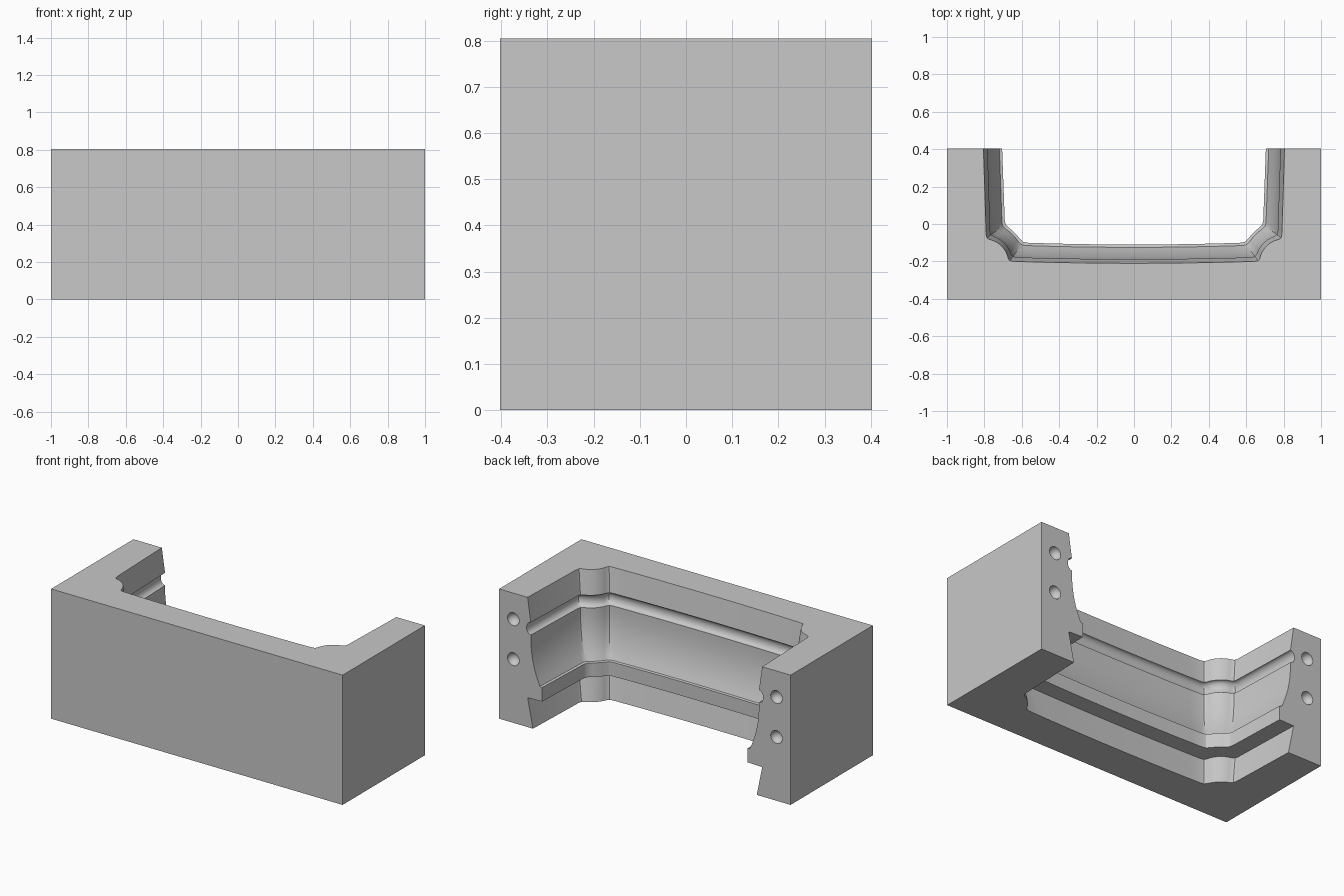
import bpy
import bmesh
import math
from mathutils import Vector

if "Cube" in bpy.data.objects:
    bpy.data.objects.remove(bpy.data.objects["Cube"], do_unlink=True)

HALF_Y = 0.403
TOP = 0.805

grey = bpy.data.materials.new("plain_grey")
grey.use_nodes = True
grey.diffuse_color = (0.58, 0.58, 0.58, 1)
grey.node_tree.nodes["Principled BSDF"].inputs["Base Color"].default_value = (0.58, 0.58, 0.58, 1)


def wall_profile():
    """Inset and height of the cavity wall, from the top rim down."""
    pts = [(0, TOP)]
    # round groove
    for i in range(13):
        a = math.pi * i / 12
        pts.append((0.022 - 0.029 * math.sin(a), 0.616 + 0.039 * math.cos(a)))
    # concave flare down to the ledge
    for i in range(1, 11):
        s = i / 10
        pts.append((0.022 + 0.063 * s ** 2.3, 0.577 - 0.302 * s))
    # ledge, undercut and foot
    return pts + [(0.1, 0.272), (0.1, 0.185), (0, 0.182), (0.037, 0)]


def plan_curve(t):
    """Half of the cavity outline for inset t, from the open end to the middle."""
    r = 0.13 + t
    centre = Vector((0.80, -0.21))
    a0 = math.acos((0.01 + t) / r)
    a1 = math.pi / 2 - a0

    def arc(a):
        return centre + r * Vector((-math.cos(a), math.sin(a)))

    trim = 0.12
    lo, hi = min(a0, a1), max(a0, a1)
    side, front = arc(hi), arc(lo)
    end = Vector((0.805 - t, HALF_Y))
    middle = Vector((0, -0.21 + t))

    def soften(before, corner, after):
        return [before, before / 4 + corner / 2 + after / 4, after]

    arcs = [arc(hi - trim + (lo - hi + 2 * trim) * i / 12) for i in range(13)]
    pts = [end]
    pts += soften(side + (end - side).normalized() * 0.025, side, arcs[0])
    pts += arcs[1:-1]
    pts += soften(arcs[-1], front, front - Vector((0.025, 0)))
    # gently bowed front wall
    start = pts[-1]
    for i in range(1, 9):
        s = i / 8
        bow = 1 - (1 - s) ** 2
        pts.append(Vector((start.x * (1 - s), start.y + (middle.y - start.y) * bow)))
    return pts


# Block with swept cavity wall
bm = bmesh.new()
rows = []
for t, z in wall_profile():
    half = plan_curve(t)
    full = half + [Vector((-p.x, p.y)) for p in reversed(half[:-1])]
    rows.append([bm.verts.new((p.x, p.y, z)) for p in full])

for upper, lower in zip(rows, rows[1:]):
    for i in range(len(upper) - 1):
        bm.faces.new((upper[i], upper[i + 1], lower[i + 1], lower[i]))

# Outer corners run right back, right front, left front, left back
corners = [(1, HALF_Y), (1, -HALF_Y), (-1, -HALF_Y), (-1, HALF_Y)]
roof = [bm.verts.new((x, y, TOP)) for x, y in corners]
base = [bm.verts.new((x, y, 0)) for x, y in corners]
bm.faces.new(rows[0] + roof[::-1])
bm.faces.new(rows[-1] + base[::-1])
for i in range(3):
    bm.faces.new((roof[i], roof[i + 1], base[i + 1], base[i]))
for k, c in ((0, 0), (-1, 3)):
    bm.faces.new([row[k] for row in rows] + [base[c], roof[c]])
bmesh.ops.recalc_face_normals(bm, faces=bm.faces)
mesh = bpy.data.meshes.new("mould_block")
bm.to_mesh(mesh)
bm.free()
mesh.materials.append(grey)
block = bpy.data.objects.new("mould_block", mesh)
bpy.context.collection.objects.link(block)

# Round locating dimples in both end faces
bm = bmesh.new()
for x in (-0.903, 0.903):
    for z in (0.643, 0.395):
        made = bmesh.ops.create_uvsphere(bm, u_segments=24, v_segments=12, radius=0.04)
        bmesh.ops.translate(bm, verts=made["verts"], vec=(x, HALF_Y + 0.001, z))
cut_mesh = bpy.data.meshes.new("dimple_cutter")
bm.to_mesh(cut_mesh)
bm.free()
cut_mesh.materials.append(grey)
cutter = bpy.data.objects.new("dimple_cutter", cut_mesh)
bpy.context.collection.objects.link(cutter)

bpy.ops.object.select_all(action="DESELECT")
block.select_set(True)
bpy.context.view_layer.objects.active = block
cut = block.modifiers.new("dimples", "BOOLEAN")
cut.operation = "DIFFERENCE"
cut.solver = "EXACT"
cut.object = cutter
bpy.ops.object.modifier_apply(modifier=cut.name)
bpy.data.objects.remove(cutter, do_unlink=True)
bpy.ops.object.shade_smooth_by_angle(angle=math.radians(30))
